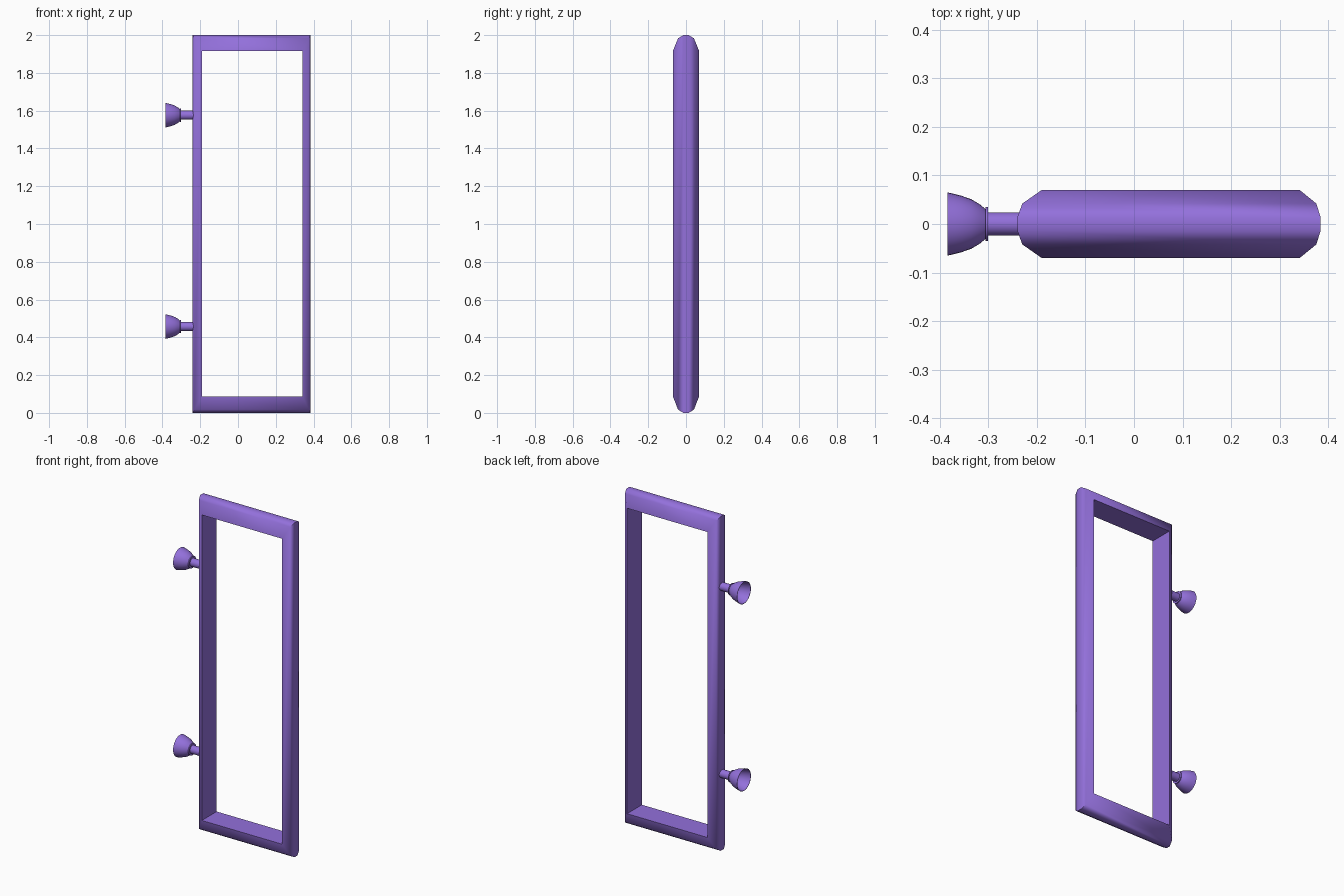
import bpy, bmesh, math

if "Cube" in bpy.data.objects:
    bpy.data.objects.remove(bpy.data.objects["Cube"])

purple = bpy.data.materials.new("purple")
purple.diffuse_color = (0.292, 0.162, 0.708, 1)
purple.use_nodes = True
purple.node_tree.nodes["Principled BSDF"].inputs["Base Color"].default_value = purple.diffuse_color


def make(name, bm, angle):
    bmesh.ops.recalc_face_normals(bm, faces=bm.faces)
    me = bpy.data.meshes.new(name)
    bm.to_mesh(me)
    bm.free()
    ob = bpy.data.objects.new(name, me)
    bpy.context.collection.objects.link(ob)
    me.materials.append(purple)
    bpy.ops.object.select_all(action='DESELECT')
    ob.select_set(True)
    bpy.context.view_layer.objects.active = ob
    bpy.ops.object.shade_smooth_by_angle(angle=math.radians(angle))
    return ob


def bridge(bm, a, b):
    n = len(a)
    for i in range(n):
        bm.faces.new((a[i], a[(i + 1) % n], b[(i + 1) % n], b[i]))


# Mitred rectangular frame: rounded outside, flat inside
# profile = (y, inset fraction from outer edge to inner edge)
profile = [(-0.07, 1), (-0.042, 0.2), (-0.014, 0),
           (0.014, 0), (0.042, 0.2), (0.07, 1)]
bm = bmesh.new()
loops = []
for y, t in profile:
    x0, x1 = -0.24 + 0.05 * t, 0.384 - 0.043 * t
    z0, z1 = 0.088 * t, 2.0 - 0.085 * t
    loops.append([bm.verts.new((x, y, z)) for x, z in
                  ((x0, z0), (x1, z0), (x1, z1), (x0, z1))])
for i in range(len(loops)):
    bridge(bm, loops[i], loops[(i + 1) % len(loops)])
make("frame", bm, 50)

# Wall mounts: stem, collar and hollow cup turned around the x axis
mount = [(-0.225, 0.024), (-0.301, 0.024), (-0.301, 0.035), (-0.306, 0.035),
         (-0.306, 0.031), (-0.318, 0.041), (-0.335, 0.051), (-0.355, 0.058),
         (-0.370, 0.062), (-0.384, 0.065),
         (-0.384, 0.063), (-0.370, 0.060), (-0.355, 0.056), (-0.335, 0.049),
         (-0.318, 0.039), (-0.309, 0.028)]
SIDES = 32
for label, zc in (("lower", 0.457), ("upper", 1.576)):
    bm = bmesh.new()
    rings = [[bm.verts.new((x, r * math.cos(2 * math.pi * k / SIDES),
                            zc + r * math.sin(2 * math.pi * k / SIDES)))
              for k in range(SIDES)] for x, r in mount]
    for a, b in zip(rings, rings[1:]):
        bridge(bm, a, b)
    bm.faces.new(rings[0])
    bm.faces.new(rings[-1])
    make(label + "_mount", bm, 40)
